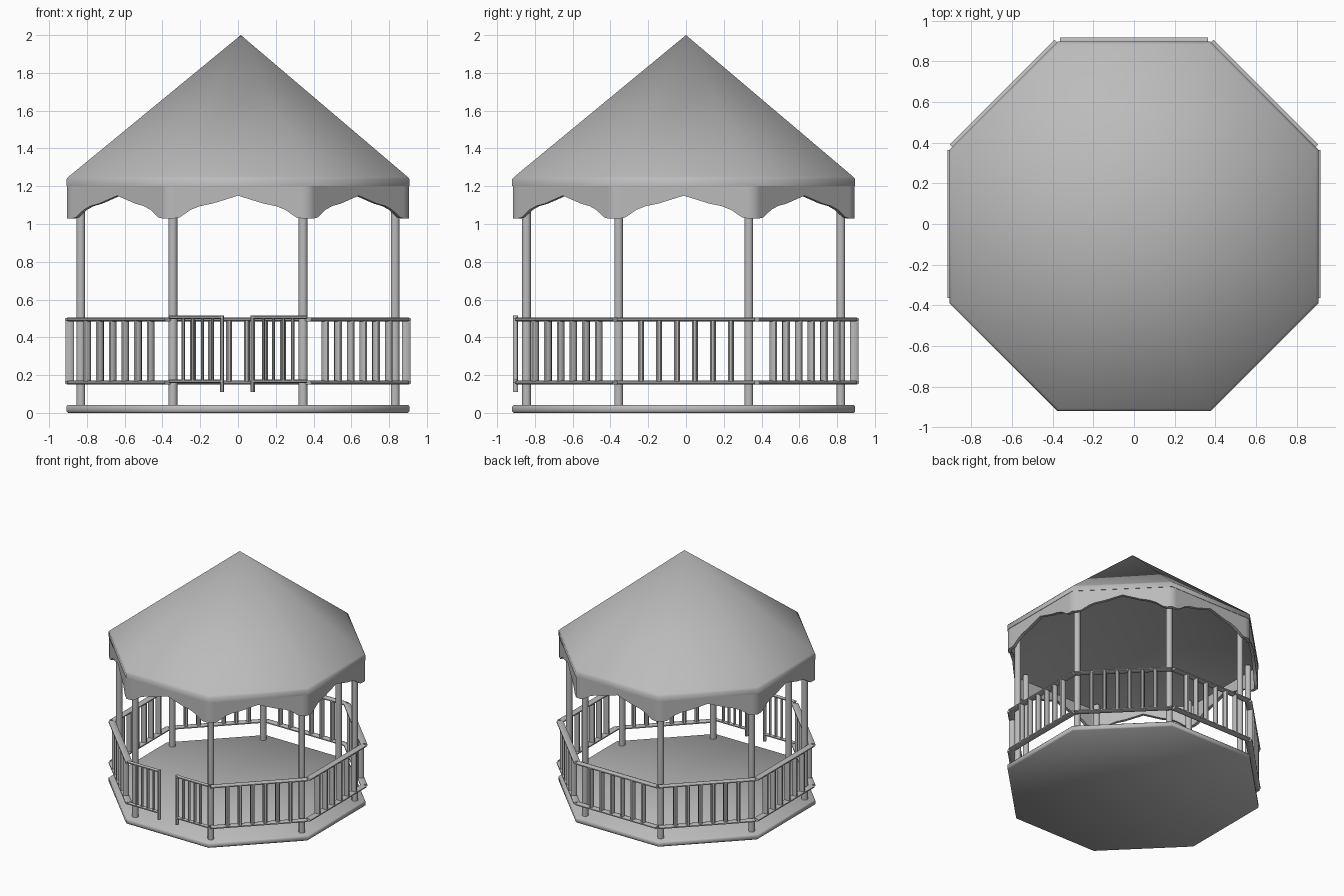
import bpy, bmesh
from math import pi, cos, sin, tan
from mathutils import Matrix, Vector

cube = bpy.data.objects.get("Cube")
if cube:
    bpy.data.objects.remove(cube, do_unlink=True)

SIDES = 8
STEP = 2 * pi / SIDES
CENTRE_Y = -0.012          # roof, floor and posts sit slightly forward of the railing

grey = bpy.data.materials.new("plain_grey")
grey.use_nodes = True
COLOUR = (0.5, 0.5, 0.5, 1)
grey.diffuse_color = COLOUR
grey.node_tree.nodes["Principled BSDF"].inputs["Base Color"].default_value = COLOUR


def finish(bm, name, angle=40):
    """Turn a bmesh into a smooth shaded object."""
    bmesh.ops.recalc_face_normals(bm, faces=bm.faces)
    mesh = bpy.data.meshes.new(name)
    bm.to_mesh(mesh)
    bm.free()
    obj = bpy.data.objects.new(name, mesh)
    bpy.context.collection.objects.link(obj)
    mesh.materials.append(grey)
    bpy.ops.object.select_all(action='DESELECT')
    obj.select_set(True)
    bpy.context.view_layer.objects.active = obj
    bpy.ops.object.shade_smooth_by_angle(angle=angle * pi / 180)
    return obj


def octagon(apothem, z):
    """Eight corners with flat sides facing the axes."""
    r = apothem / cos(STEP / 2)
    return [Vector((r * cos((i + .5) * STEP), r * sin((i + .5) * STEP) + CENTRE_Y, z))
            for i in range(SIDES)]


def bridge(bm, lower, upper):
    for i in range(SIDES):
        j = (i + 1) % SIDES
        bm.faces.new((lower[i], lower[j], upper[j], upper[i]))


def rod(bm, start, end, width, depth, side=0):
    """Eight-sided oval bar between two points, set into one side of the octagon."""
    start, end = Vector(start), Vector(end)
    axis = end - start
    across = Vector((0, 0, 1)) if abs(axis.x) > abs(axis.z) else Vector((1, 0, 0))
    out = Vector((0, 1, 0))
    frame = Matrix((across, out, axis.normalized())).transposed().to_4x4()
    size = Matrix.Diagonal((width / 2, depth / 2, axis.length, 1))
    spin = Matrix.Rotation(side * STEP, 4, 'Z')
    place = spin @ Matrix.Translation((start + end) / 2) @ frame @ size
    bmesh.ops.create_cone(bm, cap_ends=True, segments=SIDES, radius1=1.06, radius2=1.06,
                          depth=1, matrix=place @ Matrix.Rotation(STEP / 2, 4, 'Z'))


# Floor slab with a softened top edge
bm = bmesh.new()
rings = [[bm.verts.new(p) for p in octagon(a, z)]
         for a, z in ((.9, 0), (.908, .008), (.908, .034), (.9, .042))]
for a, b in zip(rings, rings[1:]):
    bridge(bm, a, b)
bm.faces.new(rings[0])
bm.faces.new(rings[-1])
finish(bm, "floor", 50)

# Hollow roof: outer slope, upright rim and inner slope
bm = bmesh.new()
rings = [[bm.verts.new(p) for p in octagon(a, z)]
         for a, z in ((.875, 1.2), (.908, 1.2), (.908, 1.238), (.895, 1.252))]
for a, b in zip(rings, rings[1:]):
    bridge(bm, a, b)
for ring, top in ((rings[0], 1.95), (rings[-1], 2.0)):
    apex = bm.verts.new((.015, 0, top))
    for i in range(SIDES):
        bm.faces.new((ring[i], ring[(i + 1) % SIDES], apex))
finish(bm, "roof", 50)

# Posts at the corners
bm = bmesh.new()
for p in octagon(.832, 0):
    rod(bm, (p.x, p.y, .03), (p.x, p.y, 1.21), .047, .047)
finish(bm, "posts", 50)

# Scalloped valance under the eaves
half = [(0, 1.15), (.135, 1.108), (.2, 1.095), (.25, 1.075), (.31, 1.034), (.335, 1.03)]
bm = bmesh.new()
OUTER, THICK = .905, .025
for side in range(SIDES):
    spin = Matrix.Translation((0, CENTRE_Y, 0)) @ Matrix.Rotation(side * STEP, 4, 'Z')
    columns = []
    edge = half + [(None, 1.03)]
    for sign, points in ((-1, edge[:0:-1]), (1, edge)):
        for x, z in points:
            col = []
            for y, h in ((OUTER, z), (OUTER, 1.205), (OUTER - THICK, 1.205), (OUTER - THICK, z)):
                px = y * tan(STEP / 2) if x is None else x
                col.append(bm.verts.new(spin @ Vector((sign * px, y, h))))
            columns.append(col)
    for a, b in zip(columns, columns[1:]):
        for k in range(4):
            m = (k + 1) % 4
            bm.faces.new((a[k], a[m], b[m], b[k]))
bmesh.ops.remove_doubles(bm, verts=bm.verts, dist=.0005)
finish(bm, "valance", 50)

# Railings on every side but the front one
rails, bars = bmesh.new(), bmesh.new()
FRONT = 4
RAIL_Y = .891
for side in range(SIDES):
    if side == FRONT:
        continue
    for z in (.16, .495):
        rod(rails, (-.365, RAIL_Y, z), (.365, RAIL_Y, z), .022, .052, side)
    for i in range(6):
        x = (i - 2.5) * .095
        rod(bars, (x, RAIL_Y, .16), (x, RAIL_Y, .495), .032, .046, side)
finish(rails, "railing_rails", 50)
finish(bars, "railing_balusters", 50)

# Pair of gates at the front, with an opening between them
for sign, name, inner in ((-1, "right_gate", .085), (1, "left_gate", .078)):
    bm = bmesh.new()
    y = -.903
    for z in (.167, .506):
        rod(bm, (sign * inner, y, z), (sign * .365, y, z), .02, .028)
    rod(bm, (sign * inner, y, .11), (sign * inner, y, .515), .022, .028)
    for x in (.135, .188, .24, .29):
        rod(bm, (sign * x, y, .167), (sign * x, y, .506), .018, .024)
    finish(bm, name, 50)
